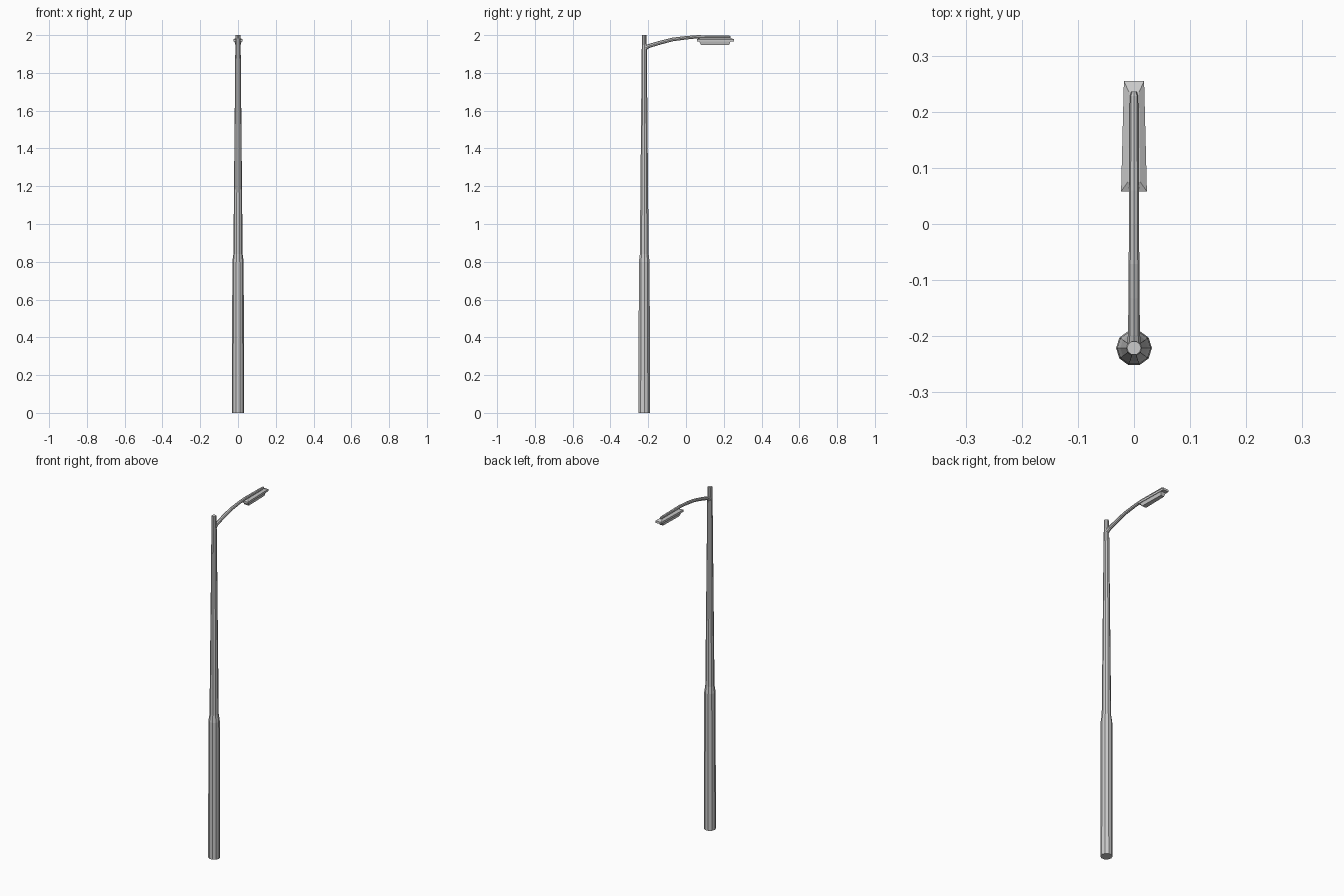
import bpy, bmesh
from math import sin, cos, pi
from mathutils import Vector

if "Cube" in bpy.data.objects:
    bpy.data.objects.remove(bpy.data.objects["Cube"])


def loft(name, rings):
    """Skin a list of closed rings and cap both ends."""
    bm = bmesh.new()
    loops = [[bm.verts.new(p) for p in ring] for ring in rings]
    n = len(loops[0])
    for a, b in zip(loops, loops[1:]):
        for i in range(n):
            j = (i + 1) % n
            bm.faces.new((a[i], a[j], b[j], b[i]))
    bm.faces.new(loops[0][::-1])
    bm.faces.new(loops[-1])
    bmesh.ops.recalc_face_normals(bm, faces=bm.faces)
    mesh = bpy.data.meshes.new(name)
    bm.to_mesh(mesh)
    bm.free()
    obj = bpy.data.objects.new(name, mesh)
    bpy.context.collection.objects.link(obj)
    return obj


def tube(name, path, sides):
    """Tube in the x = 0 plane through (y, z, radius) points."""
    rings = []
    for k, (y, z, r) in enumerate(path):
        a, b = path[max(k - 1, 0)], path[min(k + 1, len(path) - 1)]
        t = Vector((0, b[0] - a[0], b[1] - a[1])).normalized()
        side = Vector((1, 0, 0))
        up = side.cross(t)
        rings.append([Vector((0, y, z)) + side * r * cos(2 * pi * i / sides)
                      + up * r * sin(2 * pi * i / sides) for i in range(sides)])
    return loft(name, rings)


def slab(name, levels):
    """Tapered block from (z, near y, near half width, far y, far half width)."""
    return loft(name, [[(-w0, y0, z), (w0, y0, z), (w1, y1, z), (-w1, y1, z)]
                       for z, y0, w0, y1, w1 in levels])


# Ten-sided stepped, tapering pole
PY = -0.221
tube("pole", [(PY, 0, 0.032), (PY, 0.80, 0.030), (PY, 0.84, 0.0245),
              (PY, 1.90, 0.0145), (PY, 2.0, 0.0125)], 10)

# Curved arm with a flared root and rounded tip
tube("arm", [(-0.216, 1.933, 0.013), (-0.195, 1.943, 0.0105), (-0.13, 1.962, 0.010),
             (-0.07, 1.977, 0.0095), (0.0, 1.986, 0.009), (0.06, 1.991, 0.0085),
             (0.228, 1.990, 0.0075), (0.236, 1.990, 0.0045)], 8)

# Lamp housing with a shallow sloped lid
slab("lamp_housing", [(1.966, 0.058, 0.023, 0.255, 0.018),
                      (1.978, 0.058, 0.023, 0.255, 0.018),
                      (1.985, 0.075, 0.011, 0.235, 0.009)])

# Lens under the housing
slab("lamp_lens", [(1.947, 0.080, 0.014, 0.228, 0.011),
                   (1.967, 0.070, 0.019, 0.236, 0.015)])
